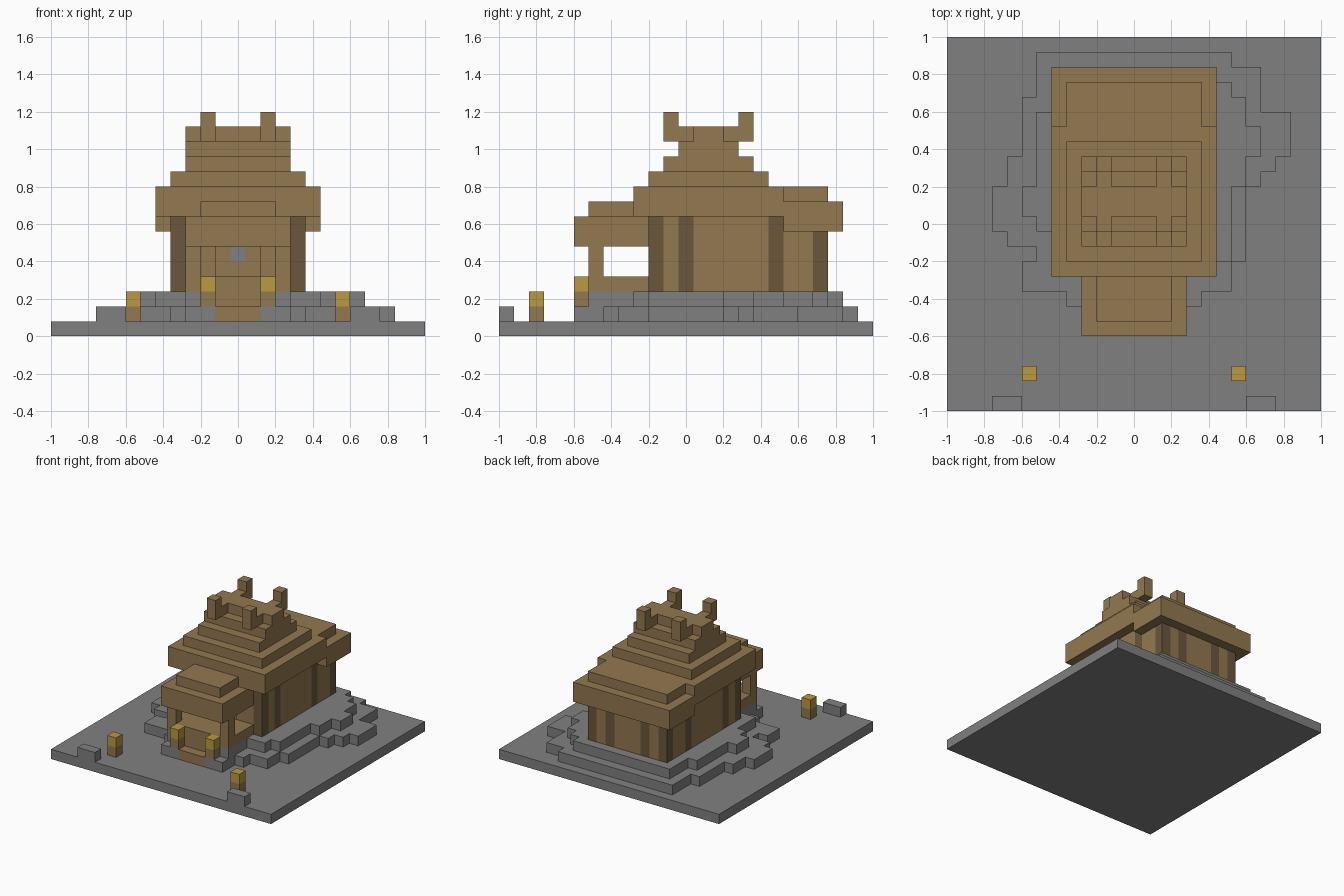
import bpy, bmesh

UNIT = 0.08          # size of one block
SPAN = 25            # blocks along the base

cube = bpy.data.objects.get("Cube")
if cube:
    bpy.data.objects.remove(cube)


def material(name, r, g, b):
    m = bpy.data.materials.new(name)
    m.use_nodes = True
    m.diffuse_color = (r, g, b, 1)
    node = m.node_tree.nodes["Principled BSDF"]
    node.inputs["Base Color"].default_value = (r, g, b, 1)
    return m


STONE = material("grey stone", .216, .216, .216)
WOOD = material("brown wood", .29, .188, .08)
DARK = material("dark timber", .145, .095, .045)
GOLD = material("golden lantern", .5, .32, .055)


def prism(name, outline, z, mat, mirror=False):
    """Extrude a plan outline given in block units, optionally with its mirrored copy."""
    bm = bmesh.new()
    for flip in ((False, True) if mirror else (False,)):
        verts = [bm.verts.new((((SPAN - x if flip else x) - SPAN / 2) * UNIT,
                               (y - SPAN / 2) * UNIT, z[0] * UNIT)) for x, y in outline]
        face = bm.faces.new(verts)
        ext = bmesh.ops.extrude_face_region(bm, geom=[face], use_keep_orig=True)
        for v in ext["geom"]:
            if isinstance(v, bmesh.types.BMVert):
                v.co.z = z[1] * UNIT
    bmesh.ops.recalc_face_normals(bm, faces=bm.faces)
    mesh = bpy.data.meshes.new(name)
    bm.to_mesh(mesh)
    bm.free()
    mesh.materials.append(mat)
    obj = bpy.data.objects.new(name, mesh)
    bpy.context.collection.objects.link(obj)
    return obj


def box(name, x, y, z, mat, mirror=False):
    outline = [(x[0], y[0]), (x[1], y[0]), (x[1], y[1]), (x[0], y[1])]
    return prism(name, outline, z, mat, mirror)


def slab(name, width, y, z, mat):
    """Box centred across the model."""
    return box(name, ((SPAN - width) / 2, (SPAN + width) / 2), y, z, mat)


def terrace(name, rows, end, z):
    """Stepped stone layer; each row is (start y, left x, right x)."""
    left, right = [], []
    for i, (y, a, b) in enumerate(rows):
        stop = rows[i + 1][0] if i + 1 < len(rows) else end
        for side, x in ((left, a), (right, b)):
            if len(side) > 1 and side[-1][0] == x:
                side.pop()
                side.append((x, stop))
            else:
                side += [(x, y), (x, stop)]
    prism(name, right + left[::-1], z, STONE)


# Ground and stepped mound
slab("ground", SPAN, (0, SPAN), (0, 1), STONE)
terrace("lower_mound", [(6, 9, 16), (7, 8, 17), (8, 5, 19), (10, 6, 20), (11, 4, 20),
                        (12, 3, 20), (15, 4, 21), (16, 4, 22), (17, 5, 23),
                        (20, 5, 21), (21, 6, 21), (23, 6, 19)], 24, (1, 2))
terrace("upper_mound", [(7, 9, 16), (9, 7, 18), (10, 7, 19), (12, 6, 19), (13, 5, 19),
                        (15, 6, 20), (17, 6, 21), (19, 6, 20), (20, 7, 20),
                        (21, 7, 19), (22, 7, 18)], 23, (2, 3))
box("edge_rocks", (3, 5), (0, 1), (1, 2), STONE, True)

# Front steps between stones
for i, name in enumerate(("lower", "upper")):
    y, z = (5 + i, 6 + i), (1 + i, 2 + i)
    box(name + "_step_stones", (9, 11), y, z, STONE, True)
    slab(name + "_step", 3, y, z, WOOD)

# Lanterns on short posts
for name, x, y, z in (("garden", 5, 2, 1), ("step", 10, 5, 2)):
    box(name + "_lantern_posts", (x, x + 1), (y, y + 1), (z, z + 1), WOOD, True)
    box(name + "_lanterns", (x, x + 1), (y, y + 1), (z + 1, z + 2), GOLD, True)

# Porch
slab("porch_deck", 7, (6, 10), (3, 4), WOOD)
box("porch_posts", (9, 10), (6, 7), (4, 6), WOOD, True)
slab("porch_roof", 7, (5, 10), (6, 8), WOOD)
slab("porch_roof_cap", 5, (6, 9), (8, 9), WOOD)

# Walls: alternating pillars and panels
stops = (10, 11, 12, 13, 18, 19, 21, 22)
for i, y in enumerate(zip(stops, stops[1:])):
    kind, mat = ("panel", WOOD) if i % 2 else ("pillar", DARK)
    box(f"side_{kind}s_{i}", (8, 9), y, (3, 8), mat, True)
box("back_outer_panels", (9, 10), (21, 22), (3, 8), WOOD, True)
box("back_pillars", (10, 11), (21, 22), (3, 8), DARK, True)
slab("back_panel", 3, (21, 22), (3, 8), WOOD)
box("front_panels", (9, 11), (10, 11), (3, 8), WOOD, True)
slab("door", 3, (11, 12), (3, 8), WOOD)
slab("door_window", 1, (10.95, 11.5), (5, 6), STONE)

# Tiered roof
slab("main_eave", 11, (9, 19), (8, 10), WOOD)
slab("back_eave", 11, (19, 23), (7, 9), WOOD)
slab("back_eave_cap", 9, (19, 22), (9, 10), WOOD)
for i, width in enumerate((9, 7, 7)):
    slab(f"roof_tier_{i + 1}", width, (10 + i, 18 - i), (10 + i, 11 + i), WOOD)

# Ridge, cross beams and upright horns
slab("ridge", 7, (13, 15), (13, 14), WOOD)
for name, y in (("front", (11, 13)), ("back", (15, 17))):
    box(name + "_beams", (10, 11), y, (13, 14), WOOD, True)
box("front_horns", (10, 11), (11, 12), (14, 15), WOOD, True)
box("back_horns", (10, 11), (16, 17), (14, 15), WOOD, True)
